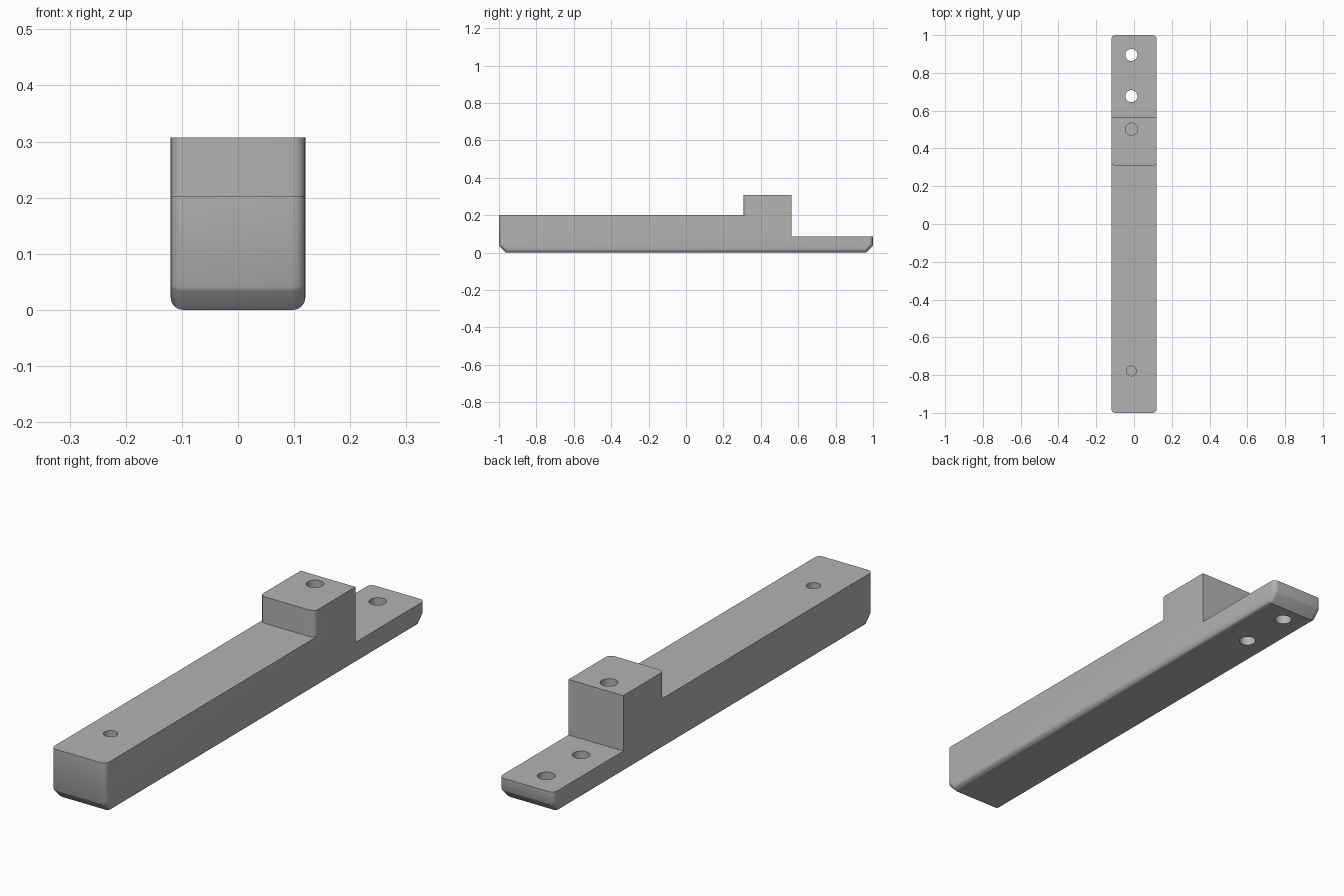
import bpy, bmesh
from math import radians

cube = bpy.data.objects.get("Cube")
if cube:
    bpy.data.objects.remove(cube, do_unlink=True)

HALF_W = 0.12
STEP_FRONT, STEP_BACK = 0.308, 0.564
BASE_Z, BAR_Z, BLOCK_Z = 0.087, 0.202, 0.307

grey = bpy.data.materials.new("plain grey")
grey.use_nodes = True
colour = (0.45, 0.45, 0.45, 1)
grey.diffuse_color = colour
grey.node_tree.nodes["Principled BSDF"].inputs["Base Color"].default_value = colour


def extrude_profile(name, profile, rounded, radius=0.022):
    """Extrude a (y, z) outline across x, rounding the chosen end edges."""
    bm = bmesh.new()
    face = bm.faces.new([bm.verts.new((-HALF_W, y, z)) for y, z in profile])
    new = bmesh.ops.extrude_face_region(bm, geom=[face])["geom"]
    bmesh.ops.translate(bm, vec=(2 * HALF_W, 0, 0),
                        verts=[g for g in new if isinstance(g, bmesh.types.BMVert)])
    bmesh.ops.recalc_face_normals(bm, faces=bm.faces)
    edges = [e for e in bm.edges
             if abs(e.verts[0].co.x - e.verts[1].co.x) < 1e-4
             and all(rounded(v.co) for v in e.verts)]
    bmesh.ops.bevel(bm, geom=edges, offset=radius, segments=6, profile=0.5, affect='EDGES')
    mesh = bpy.data.meshes.new(name)
    bm.to_mesh(mesh)
    bm.free()
    mesh.materials.append(grey)
    obj = bpy.data.objects.new(name, mesh)
    bpy.context.collection.objects.link(obj)
    return obj


def hole_cutter(name, y, bottom, top, radius):
    bpy.ops.mesh.primitive_cylinder_add(vertices=40, radius=radius, depth=top - bottom,
                                        location=(-0.014, y, (top + bottom) / 2))
    obj = bpy.context.object
    obj.name = name
    obj.data.materials.append(grey)
    return obj


def combine(target, other, operation):
    bpy.context.view_layer.objects.active = target
    mod = target.modifiers.new(operation.lower(), 'BOOLEAN')
    mod.operation, mod.solver, mod.object = operation, 'EXACT', other
    bpy.ops.object.modifier_apply(modifier=mod.name)
    bpy.data.objects.remove(other, do_unlink=True)


# Long bar with a low tail and softened chamfers under both ends
bar = extrude_profile("stepped_bar", [
    (-1, BAR_Z), (-1, 0.041), (-0.996, 0.033), (-0.963, 0),
    (0.963, 0), (0.996, 0.033), (1, 0.041), (1, BASE_Z),
    (STEP_BACK, BASE_Z), (STEP_BACK, BAR_Z)],
    lambda co: abs(co.y) > 0.95)

# Raised block with rounded front corners
block = extrude_profile("raised_block", [
    (STEP_FRONT, BAR_Z), (STEP_BACK, BAR_Z), (STEP_BACK, BLOCK_Z), (STEP_FRONT, BLOCK_Z)],
    lambda co: co.y < STEP_FRONT + 0.01)
combine(bar, block, 'UNION')

# Two through holes in the tail, blind holes in the block and the bar
for name, y, bottom, top, radius in (
        ("tail_hole_outer", 0.895, -0.1, 0.2, 0.032),
        ("tail_hole_inner", 0.677, -0.1, 0.2, 0.032),
        ("block_hole", 0.502, 0.15, 0.4, 0.032),
        ("bar_hole", -0.778, 0.1, 0.3, 0.026)):
    combine(bar, hole_cutter(name, y, bottom, top, radius), 'DIFFERENCE')

# Merge coplanar seams and shade
bm = bmesh.new()
bm.from_mesh(bar.data)
bmesh.ops.remove_doubles(bm, verts=bm.verts, dist=1e-5)
bmesh.ops.dissolve_limit(bm, angle_limit=radians(0.5), verts=bm.verts, edges=bm.edges)
bm.to_mesh(bar.data)
bm.free()
bpy.ops.object.select_all(action='DESELECT')
bar.select_set(True)
bpy.context.view_layer.objects.active = bar
bpy.ops.object.shade_smooth_by_angle(angle=radians(30))
